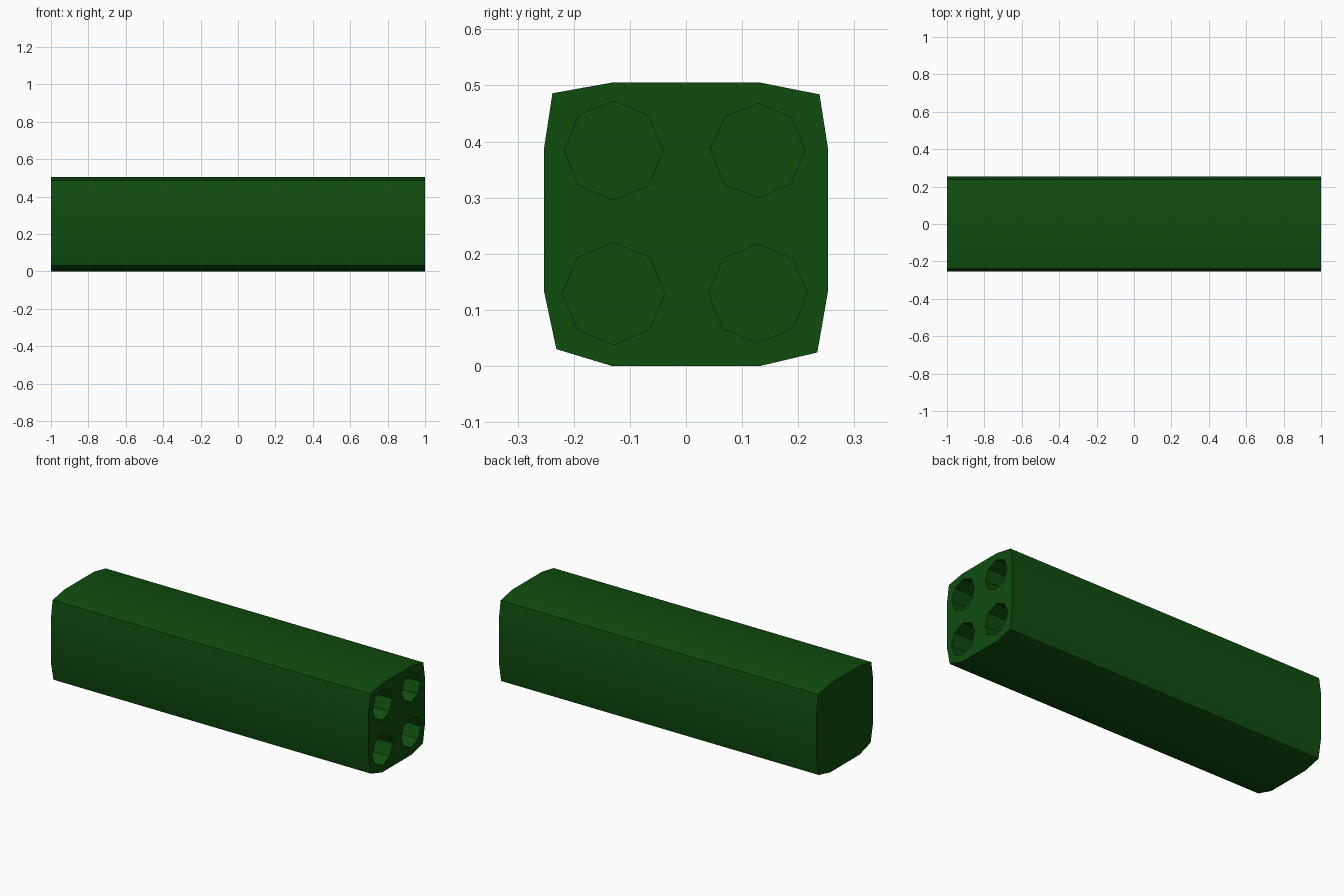
import bpy
import bmesh
import math

cube = bpy.data.objects.get("Cube")
if cube:
    bpy.data.objects.remove(cube, do_unlink=True)

# Single dark green paint
green = bpy.data.materials.new("dark green")
green.use_nodes = True
color = (0.005, 0.075, 0.005, 1)
green.diffuse_color = color
bsdf = green.node_tree.nodes["Principled BSDF"]
bsdf.inputs["Base Color"].default_value = color
bsdf.inputs["Roughness"].default_value = 0.8


def prism(name, outline, x0, x1):
    """Extrude a (y, z) outline along x."""
    bm = bmesh.new()
    base = bm.faces.new([bm.verts.new((x0, y, z)) for y, z in outline])
    ext = bmesh.ops.extrude_face_region(bm, geom=[base], use_keep_orig=True)
    verts = [v for v in ext["geom"] if isinstance(v, bmesh.types.BMVert)]
    bmesh.ops.translate(bm, verts=verts, vec=(x1 - x0, 0, 0))
    bmesh.ops.recalc_face_normals(bm, faces=bm.faces)
    mesh = bpy.data.meshes.new(name)
    bm.to_mesh(mesh)
    bm.free()
    mesh.materials.append(green)
    obj = bpy.data.objects.new(name, mesh)
    bpy.context.collection.objects.link(obj)
    return obj


# Long box with slightly bulging sides
profile = [(-0.132, 0.505), (0.132, 0.505), (0.238, 0.484), (0.253, 0.388),
           (0.253, 0.133), (0.234, 0.024), (0.132, 0), (-0.132, 0),
           (-0.231, 0.03), (-0.253, 0.133), (-0.253, 0.388), (-0.238, 0.486)]
body = prism("tube_block", profile, -1, 1)
bpy.context.view_layer.objects.active = body
body.select_set(True)

# Four octagonal tubes bored into the left end
tubes = [(-0.129, 0.384, 0.088), (0.128, 0.384, 0.084),
         (-0.129, 0.129, 0.091), (0.128, 0.129, 0.088)]
for cy, cz, r in tubes:
    outline = [(cy + r * math.cos(i * math.pi / 4), cz + r * math.sin(i * math.pi / 4))
               for i in range(8)]
    cutter = prism("tube_cutter", outline, -0.9, 1.1)
    cutter.hide_render = True
    bore = body.modifiers.new("tube_bore", "BOOLEAN")
    bore.operation = "DIFFERENCE"
    bore.solver = "EXACT"
    bore.object = cutter
    bpy.ops.object.modifier_apply(modifier=bore.name)
    bpy.data.objects.remove(cutter, do_unlink=True)

bpy.ops.object.shade_smooth_by_angle(angle=math.radians(30))
